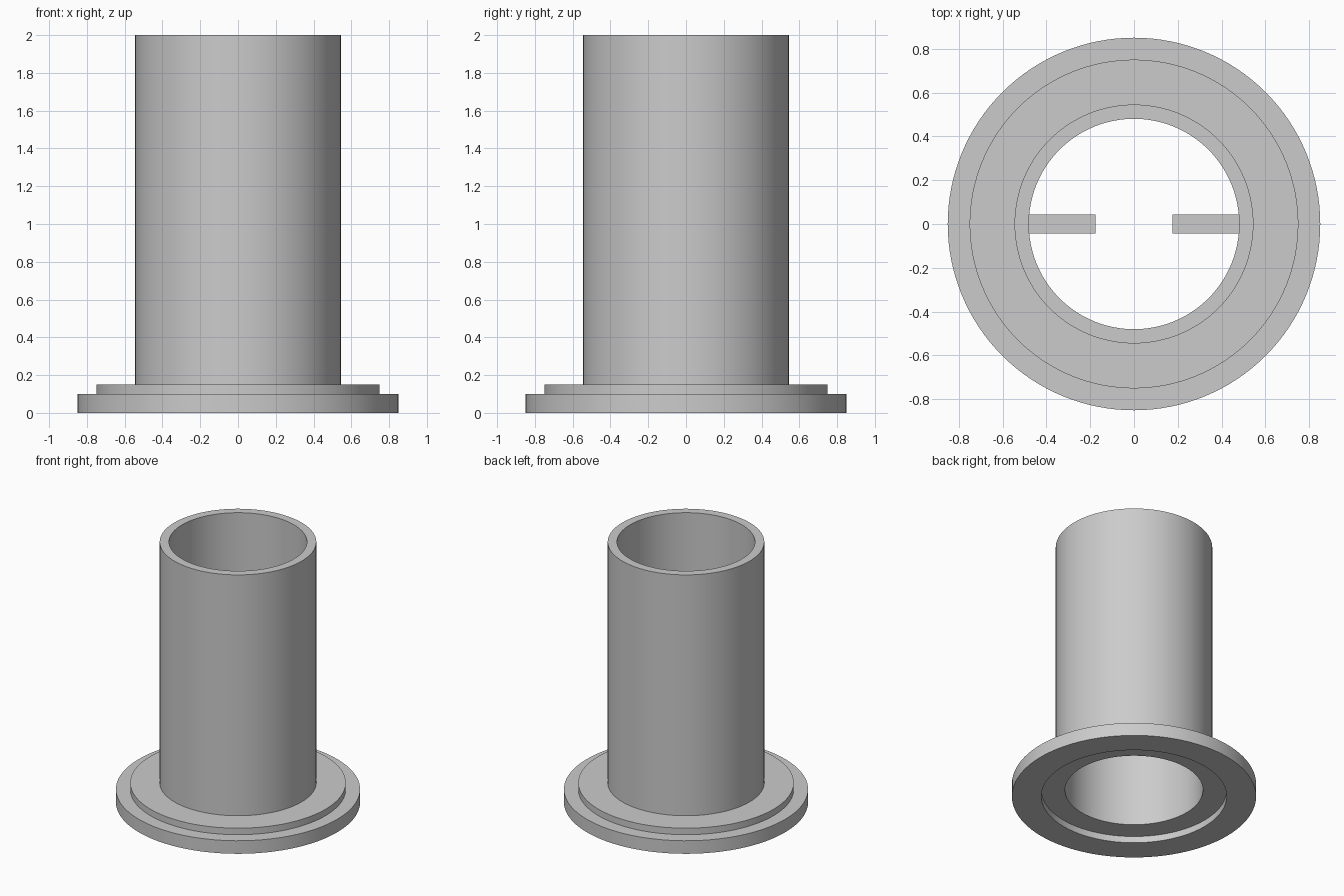
import bpy
import bmesh
from math import pi, radians
from mathutils import Matrix, Vector

cube = bpy.data.objects.get("Cube")
if cube:
    bpy.data.objects.remove(cube, do_unlink=True)

grey = bpy.data.materials.new("plain grey")
grey.use_nodes = True
colour = (0.6, 0.6, 0.6, 1)
grey.diffuse_color = colour
grey.node_tree.nodes["Principled BSDF"].inputs["Base Color"].default_value = colour

BORE, TUBE, STEP, FLANGE, RECESS = 0.48, 0.545, 0.75, 0.85, 0.645


def finish(name, bm):
    bmesh.ops.recalc_face_normals(bm, faces=bm.faces[:])
    mesh = bpy.data.meshes.new(name)
    bm.to_mesh(mesh)
    bm.free()
    mesh.materials.append(grey)
    obj = bpy.data.objects.new(name, mesh)
    bpy.context.collection.objects.link(obj)
    return obj


def lathe(name, profile, steps=128):
    bm = bmesh.new()
    verts = [bm.verts.new((r, 0, z)) for r, z in profile]
    edges = [bm.edges.new((v, verts[i - 1])) for i, v in enumerate(verts)]
    bmesh.ops.spin(bm, geom=verts + edges, cent=(0, 0, 0), axis=(0, 0, 1),
                   angle=2 * pi, steps=steps, use_merge=True)
    bmesh.ops.remove_doubles(bm, verts=bm.verts[:], dist=1e-5)
    obj = finish(name, bm)
    bpy.ops.object.select_all(action="DESELECT")
    obj.select_set(True)
    bpy.context.view_layer.objects.active = obj
    bpy.ops.object.shade_smooth_by_angle(angle=radians(30))
    return obj


# Hollow tube on a stepped flange, with a shallow recess underneath
lathe("flanged_tube", [
    (BORE, 0.05), (RECESS, 0.05), (RECESS, 0), (FLANGE, 0),
    (FLANGE, 0.1), (STEP, 0.1), (STEP, 0.15), (TUBE, 0.15),
    (TUBE, 2), (BORE, 2),
])

# Pair of flat ribs facing each other inside the bore
RIB_TIP, RIB_ROOT, RIB_WIDTH = 0.175, 0.49, 0.087
RIB_LOW, RIB_HIGH = 0.6, 1.4
for name, side in (("left_rib", 1), ("right_rib", -1)):
    bm = bmesh.new()
    size = Vector((RIB_ROOT - RIB_TIP, RIB_WIDTH, RIB_HIGH - RIB_LOW))
    centre = Vector((side * (RIB_TIP + RIB_ROOT) / 2, 0, (RIB_LOW + RIB_HIGH) / 2))
    bmesh.ops.create_cube(bm, size=1, matrix=Matrix.Translation(centre) @ Matrix.Diagonal(size).to_4x4())
    finish(name, bm)
